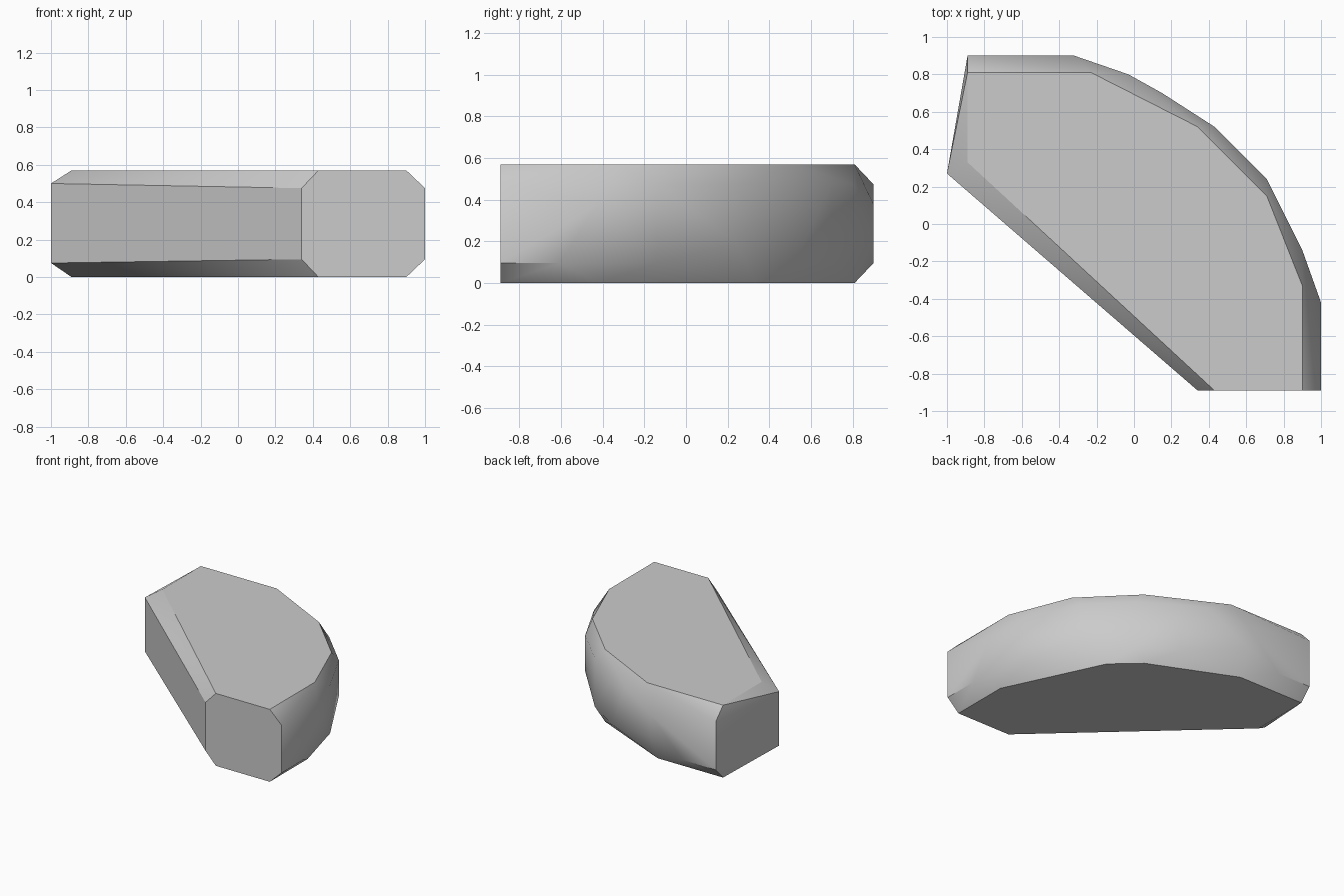
import bpy
import bmesh
import math

default_cube = bpy.data.objects.get("Cube")
if default_cube:
    bpy.data.objects.remove(default_cube, do_unlink=True)

HEIGHT = 0.57
CHAMFER = 0.095
UPPER = HEIGHT - CHAMFER

# Grey material
grey = bpy.data.materials.new("stone grey")
grey.use_nodes = True
colour = (0.6, 0.6, 0.6, 1.0)
grey.diffuse_color = colour
grey.node_tree.nodes["Principled BSDF"].inputs["Base Color"].default_value = colour

# Flat cap outlines: corners shared by both caps, then the curved side of each
cap_corners = [(-0.89, 0.81), (0.9, -0.89), (0.43, -0.89), (-0.89, 0.33)]
top_arc = [(-0.23, 0.81), (0.34, 0.52), (0.71, 0.15), (0.9, -0.33)]
bottom_arc = [(-0.32, 0.81), (0.34, 0.52), (0.54, 0.34), (0.9, -0.42)]

# Vertical belt between the chamfers, plus its irregular chipped corners
belt = [(-0.89, 0.9), (0.15, 0.7), (0.43, 0.52), (0.9, -0.14),
        (1, -0.89), (0.34, -0.89)]
chips = [(-0.6, 0.9, CHAMFER), (-0.32, 0.9, 0.2), (-0.32, 0.9, 0.38),
         (-0.03, 0.8, UPPER), (0.71, 0.24, 0.19), (0.71, 0.24, UPPER),
         (1, -0.61, CHAMFER), (1, -0.42, 0.38),
         (-1, 0.27, 0.075), (-1, 0.27, 0.5)]


def at_height(outline, z):
    """Place a flat outline at the given height."""
    return [(x, y, z) for x, y in outline]


def convex_block(name, points, material):
    """Wrap the points in a convex solid with merged flat faces."""
    bm = bmesh.new()
    for point in points:
        bm.verts.new(point)
    hull = bmesh.ops.convex_hull(bm, input=list(bm.verts))
    loose = {v for v in hull["geom_interior"] + hull["geom_unused"]
             if isinstance(v, bmesh.types.BMVert)}
    bmesh.ops.delete(bm, geom=list(loose), context="VERTS")
    bmesh.ops.dissolve_limit(bm, angle_limit=math.radians(1),
                             verts=list(bm.verts), edges=list(bm.edges))
    bmesh.ops.recalc_face_normals(bm, faces=list(bm.faces))
    mesh = bpy.data.meshes.new(name)
    bm.to_mesh(mesh)
    bm.free()
    mesh.materials.append(material)
    block = bpy.data.objects.new(name, mesh)
    bpy.context.collection.objects.link(block)
    return block


# Chamfered half-round stone
stone = convex_block(
    "stone_block",
    at_height(cap_corners + bottom_arc, 0) + at_height(belt, CHAMFER)
    + at_height(belt, UPPER) + at_height(cap_corners + top_arc, HEIGHT) + chips,
    grey)

# Soft shading on the rounded side, crisp edges at the caps and cuts
bpy.ops.object.select_all(action="DESELECT")
stone.select_set(True)
bpy.context.view_layer.objects.active = stone
bpy.ops.object.shade_smooth_by_angle(angle=math.radians(30))
